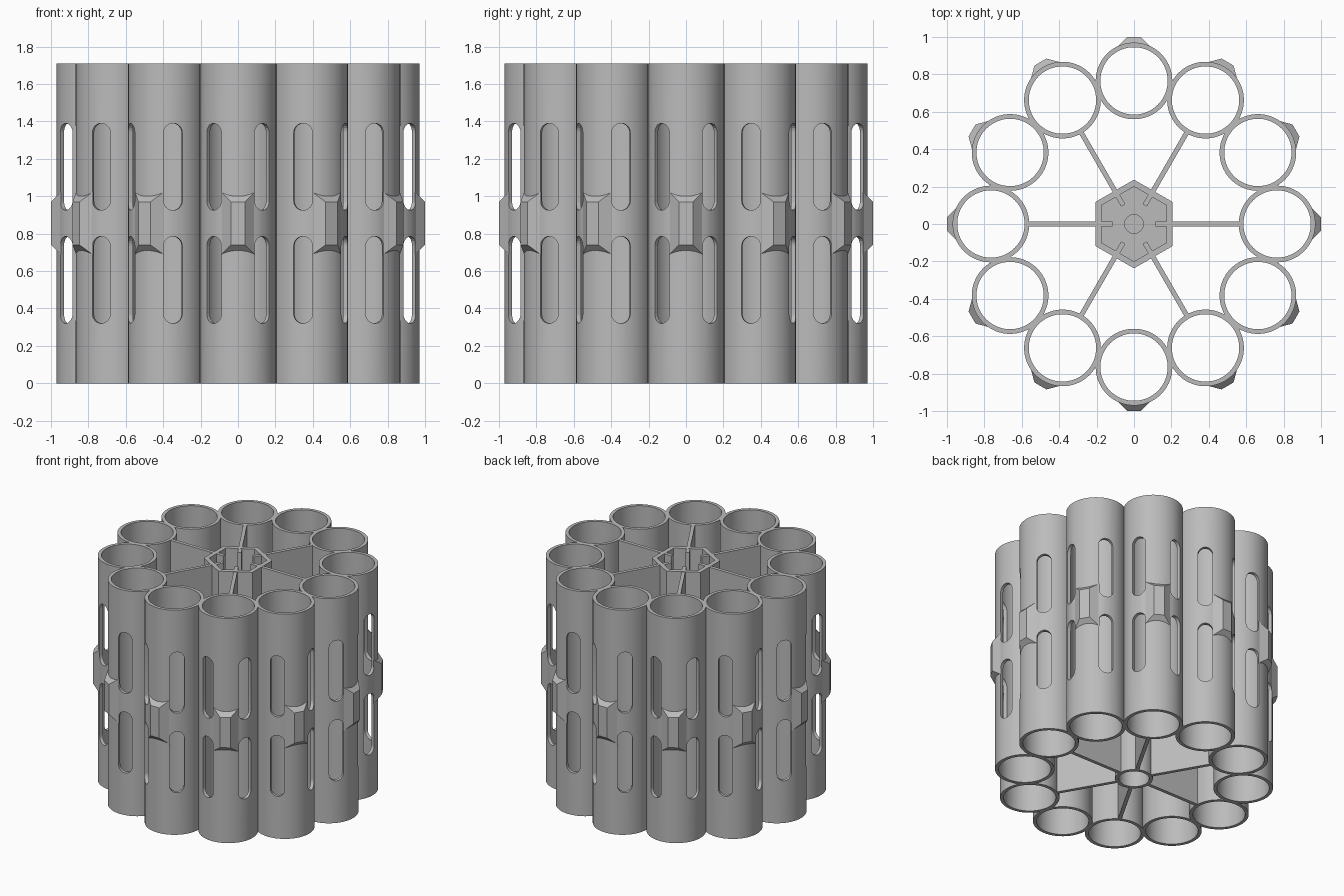
import bpy, bmesh
from math import sin, cos, pi, radians
from mathutils import Matrix, Vector

cube = bpy.data.objects.get("Cube")
if cube:
    bpy.data.objects.remove(cube, do_unlink=True)

H = 1.71          # overall height
RING = 0.765      # distance of tube axes from the centre
COUNT = 12

grey = bpy.data.materials.new("mid_grey")
grey.use_nodes = True
tone = (0.5, 0.5, 0.5, 1)
grey.diffuse_color = tone
grey.node_tree.nodes["Principled BSDF"].inputs["Base Color"].default_value = tone


def add_object(name, bm):
    bmesh.ops.recalc_face_normals(bm, faces=bm.faces)
    mesh = bpy.data.meshes.new(name)
    bm.to_mesh(mesh)
    bm.free()
    mesh.materials.append(grey)
    obj = bpy.data.objects.new(name, mesh)
    bpy.context.collection.objects.link(obj)
    return obj


def smooth(obj):
    bpy.ops.object.select_all(action="DESELECT")
    obj.select_set(True)
    bpy.context.view_layer.objects.active = obj
    bpy.ops.object.shade_smooth_by_angle(angle=radians(30))


def lathe(bm, profile, sides, turn=0.0, closed=True):
    """Sweep (radius, z) points round the z axis; radius 0 ends become caps."""
    rings = []
    for r, z in profile:
        rings.append([bm.verts.new((r * cos(turn + 2 * pi * i / sides),
                                    r * sin(turn + 2 * pi * i / sides), z))
                      for i in range(sides)])
    pairs = list(zip(rings, rings[1:]))
    if closed:
        pairs.append((rings[-1], rings[0]))
    else:
        bm.faces.new(rings[0])
        bm.faces.new(rings[-1])
    for a, b in pairs:
        for i in range(sides):
            j = (i + 1) % sides
            bm.faces.new((a[i], a[j], b[j], b[i]))


def add_slot(bm, z0, z1, half, angle):
    """Round-ended bar pointing outwards from the tube axis."""
    n = 12
    outline = [(half * cos(pi * i / n), z1 - half + half * sin(pi * i / n)) for i in range(n + 1)]
    outline += [(-half * cos(pi * i / n), z0 + half - half * sin(pi * i / n)) for i in range(n + 1)]
    spin = Matrix.Rotation(angle, 3, "Z")
    near, far = [[bm.verts.new(spin @ Vector((x, y, z))) for y, z in outline] for x in (0.08, 0.3)]
    bm.faces.new(near)
    bm.faces.new(far)
    for i in range(len(outline)):
        j = (i + 1) % len(outline)
        bm.faces.new((near[i], near[j], far[j], far[i]))


# Tube with four slots, its outward side facing +x
bm = bmesh.new()
lathe(bm, [(0.205, 0), (0.205, H), (0.18, H), (0.18, 0)], 72)
tube = add_object("tube_1", bm)

bm = bmesh.new()
for side in (-1, 1):
    for z0, z1 in ((0.32, 0.785), (0.925, 1.39)):
        add_slot(bm, z0, z1, 0.051, side * radians(40))
cutter = add_object("slot_cutter", bm)
cutter.hide_render = True

cut = tube.modifiers.new("slots", "BOOLEAN")
cut.operation = "DIFFERENCE"
cut.solver = "EXACT"
cut.object = cutter
smooth(tube)
bpy.ops.object.modifier_apply(modifier="slots")
bpy.data.objects.remove(cutter, do_unlink=True)
smooth(tube)

# Outer lug: truncated pyramid with equal chamfers
bm = bmesh.new()
loops = []
for r in (0.947, 1.0):
    w, h = 0.037 + 1 - r, 0.115 + 1 - r
    loops.append([bm.verts.new((r, a * w, H / 2 + b * h))
                  for a, b in ((-1, -1), (1, -1), (1, 1), (-1, 1))])
bm.faces.new(loops[0])
bm.faces.new(loops[1])
for i in range(4):
    j = (i + 1) % 4
    bm.faces.new((loops[0][i], loops[0][j], loops[1][j], loops[1][i]))
lug = add_object("lug_1", bm)

# Spoke: thin full-height web from the hub to a tube
bm = bmesh.new()
bmesh.ops.create_cube(bm, size=1)
inner, outer = 0.115, 0.572
bmesh.ops.scale(bm, vec=(outer - inner, 0.026, H - 0.002), verts=bm.verts)
bmesh.ops.translate(bm, vec=((inner + outer) / 2, 0, H / 2), verts=bm.verts)
spoke = add_object("spoke_1", bm)

# Repeat round the ring; spokes on every other tube
for k in range(COUNT):
    a = 2 * pi * k / COUNT
    for base, name, dist in ((tube, "tube", RING), (lug, "lug", 0), (spoke, "spoke", 0)):
        if name == "spoke" and k % 2:
            continue
        obj = base
        if k:
            obj = bpy.data.objects.new(f"{name}_{k + 1}", base.data)
            bpy.context.collection.objects.link(obj)
        obj.location = (dist * cos(a), dist * sin(a), 0)
        obj.rotation_euler = (0, 0, a)

# Hub: hexagonal cup on top of a round hollow column
CUP = 1.35
bm = bmesh.new()
lathe(bm, [(0.13, CUP), (0.237, CUP), (0.237, H), (0.2, H), (0.2, CUP + 0.05), (0.13, CUP + 0.05)],
      6, turn=pi / 6)
add_object("hub_cup", bm)

bm = bmesh.new()
lathe(bm, [(0.105, CUP - 0.05), (0.105, 0), (0.13, 0), (0.13, CUP + 0.05),
           (0.05, CUP + 0.05), (0.05, CUP)], 48, closed=False)
column = add_object("hub_column", bm)
smooth(column)
